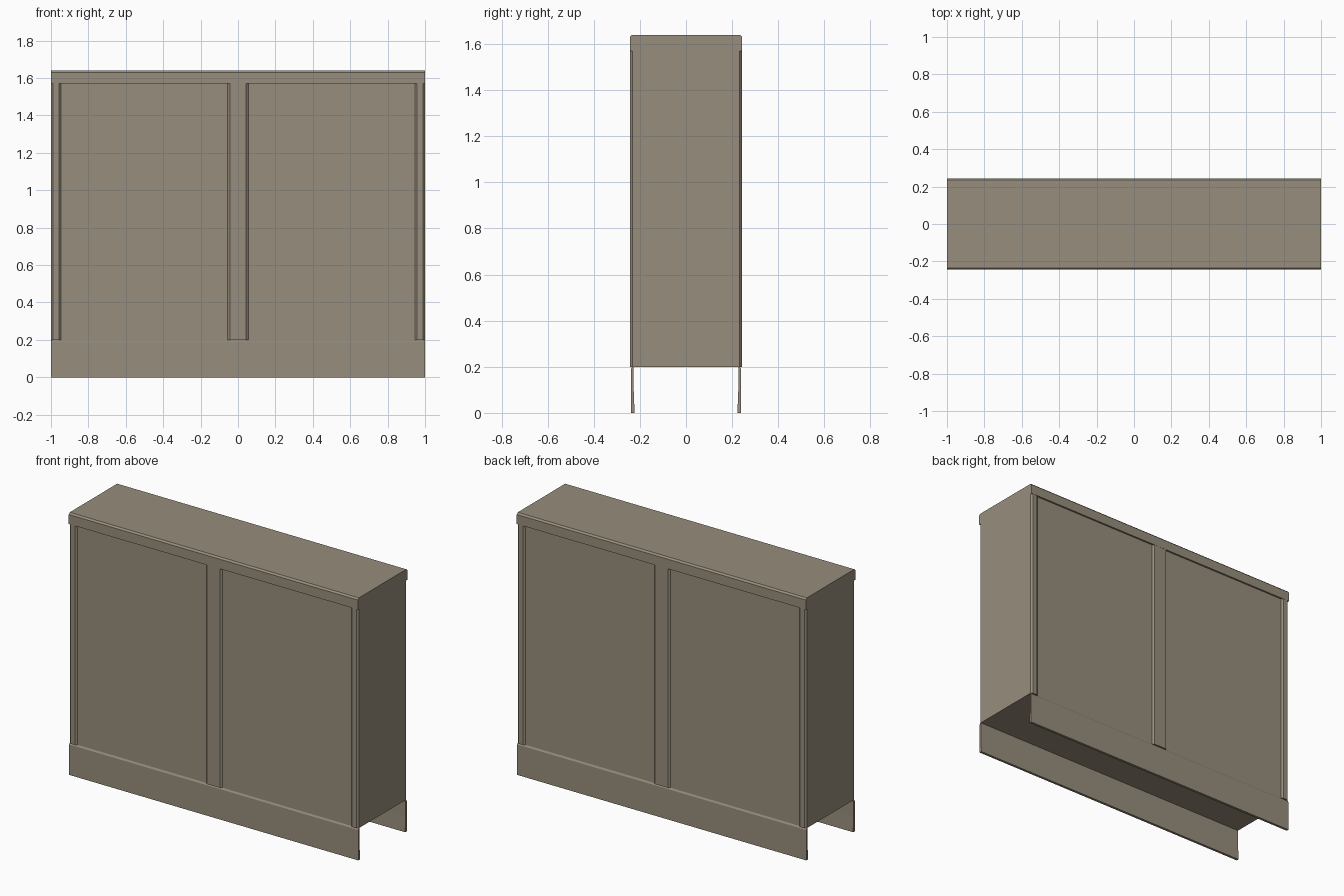
import bpy
import bmesh

if "Cube" in bpy.data.objects:
    bpy.data.objects.remove(bpy.data.objects["Cube"])

mat = bpy.data.materials.new("warm_grey")
mat.diffuse_color = (0.31, 0.27, 0.20, 1)
mat.use_nodes = True
mat.node_tree.nodes["Principled BSDF"].inputs["Base Color"].default_value = mat.diffuse_color


def extrude(name, profile, axis, lo, hi):
    """Extrude a closed 2D profile along x (profile = y,z) or z (profile = x,y)."""
    def point(p, t):
        return (t, p[0], p[1]) if axis == "x" else (p[0], p[1], t)
    bm = bmesh.new()
    a = [bm.verts.new(point(p, lo)) for p in profile]
    b = [bm.verts.new(point(p, hi)) for p in profile]
    n = len(profile)
    bm.faces.new(a)
    bm.faces.new(b)
    for i in range(n):
        j = (i + 1) % n
        bm.faces.new((a[i], a[j], b[j], b[i]))
    bmesh.ops.recalc_face_normals(bm, faces=bm.faces)
    mesh = bpy.data.meshes.new(name)
    bm.to_mesh(mesh)
    bm.free()
    mesh.materials.append(mat)
    obj = bpy.data.objects.new(name, mesh)
    bpy.context.collection.objects.link(obj)
    return obj


# Body with overhanging, chamfered top band (one cross-section along x)
P, T = 0.233, 0.244
half = [(P, 0.2), (P, 1.57), (T, 1.57), (T, 1.63), (T - 0.01, 1.64)]
extrude("body", half + [(-y, z) for y, z in reversed(half)], "x", -1, 1)

for side, s in (("front", -1), ("back", 1)):
    # Skirt board below, with a sloped upper edge
    skirt = [(0.223, 0), (0.239, 0), (0.239, 0.19), (P, 0.2), (0.228, 0.2), (0.227, 0.1)]
    extrude(side + "_skirt", [(s * y, z) for y, z in skirt], "x", -1, 1)
    # Chamfered upright strips: two at the ends and one in the middle
    for label, x0, x1 in (("left", -1, -0.947), ("middle", -0.055, 0.055), ("right", 0.947, 1)):
        c = 0.011
        strip = [(x0, s * P), (x0 + c, s * (T - 0.001)), (x1 - c, s * (T - 0.001)), (x1, s * P)]
        extrude(f"{side}_{label}_strip", strip, "z", 0.2, 1.57)
